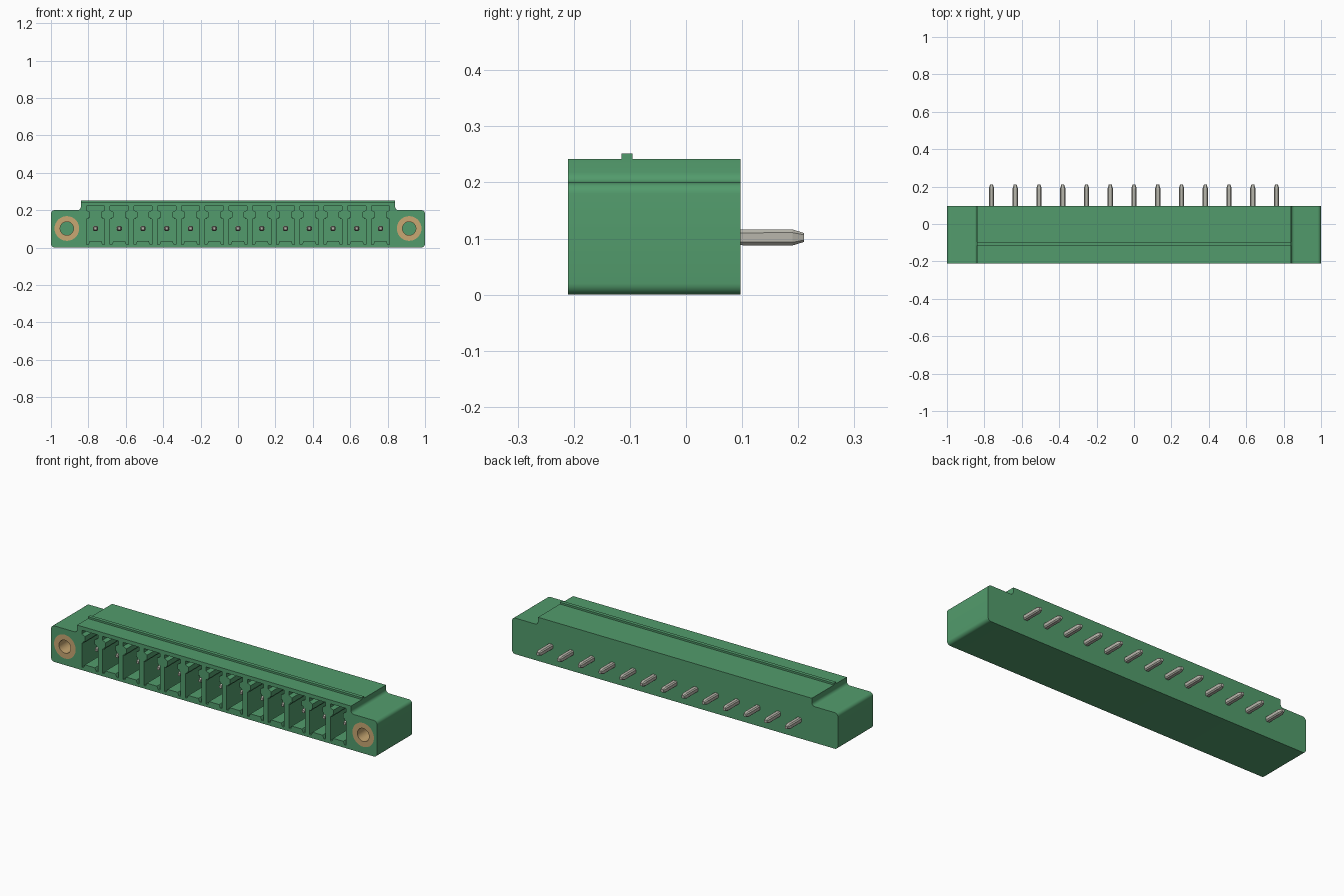
import bpy, bmesh, math

if "Cube" in bpy.data.objects:
    bpy.data.objects.remove(bpy.data.objects["Cube"])

PITCH, COUNT = 0.127, 13
FRONT, BACK = -0.21, 0.097
FLOOR = 0.04            # depth at which the pockets end
HOLE_X, HOLE_Z = 0.915, 0.102


def material(name, rgb):
    m = bpy.data.materials.new(name)
    m.diffuse_color = (*rgb, 1)
    m.use_nodes = True
    m.node_tree.nodes["Principled BSDF"].inputs["Base Color"].default_value = m.diffuse_color
    return m


green = material("green plastic", (0.085, 0.33, 0.15))
brass = material("brass", (0.58, 0.39, 0.17))
tin = material("tin grey", (0.48, 0.47, 0.41))


def loft(bm, rings, closed=False):
    """Skin a list of equal rings; cap the ends unless closed into a loop."""
    vs = [[bm.verts.new(p) for p in r] for r in rings]
    n = len(vs[0])
    pairs = list(zip(vs, vs[1:])) + ([(vs[-1], vs[0])] if closed else [])
    for a, b in pairs:
        for i in range(n):
            j = (i + 1) % n
            bm.faces.new((a[i], a[j], b[j], b[i]))
    if not closed:
        bm.faces.new(vs[0])
        bm.faces.new(vs[-1])


def prism(bm, outline, y0, y1):
    loft(bm, [[(x, y, z) for x, z in outline] for y in (y0, y1)])


def circle(x, z, r, n=40):
    return [(x + r * math.cos(2 * math.pi * i / n),
             z + r * math.sin(2 * math.pi * i / n)) for i in range(n)]


def arc(cx, cz, r, a0, a1, n=6):
    return [(cx + r * math.cos(math.radians(a0 + (a1 - a0) * i / n)),
             cz + r * math.sin(math.radians(a0 + (a1 - a0) * i / n)))
            for i in range(n + 1)]


def mirror_outline(half):
    return half + [(-x, z) for x, z in reversed(half)]


def finish(bm, name, mat):
    bmesh.ops.recalc_face_normals(bm, faces=bm.faces[:])
    me = bpy.data.meshes.new(name)
    bm.to_mesh(me)
    bm.free()
    me.materials.append(mat)
    ob = bpy.data.objects.new(name, me)
    bpy.context.collection.objects.link(ob)
    return ob


def smooth(ob):
    bpy.ops.object.select_all(action='DESELECT')
    ob.select_set(True)
    bpy.context.view_layer.objects.active = ob
    bpy.ops.object.shade_smooth_by_angle(angle=math.radians(30))


# Housing: stepped section with rounded flange corners
half = arc(0.98, 0.02, 0.02, -90, 0) + arc(0.98, 0.18, 0.02, 0, 90)
half += arc(0.858, 0.218, 0.018, 270, 180) + [(0.84, 0.242)]
bm = bmesh.new()
prism(bm, mirror_outline(half), FRONT, BACK)
housing = finish(bm, "housing", green)

# Cutter: one keyed pocket per contact and two screw holes
pocket = mirror_outline([(0.031, 0.034), (0.039, 0.016), (0.049, 0.016),
                         (0.049, 0.152), (0.038, 0.152), (0.038, 0.162),
                         (0.030, 0.162), (0.030, 0.190), (0.049, 0.200),
                         (0.049, 0.221)])
xs = [(i - (COUNT - 1) / 2) * PITCH for i in range(COUNT)]
bm = bmesh.new()
for x in xs:
    prism(bm, [(x + px, pz) for px, pz in pocket], FRONT - 0.05, FLOOR)
for s in (-1, 1):
    prism(bm, circle(s * HOLE_X, HOLE_Z, 0.066), FRONT - 0.05, 0.0)
cutter = finish(bm, "pocket_cutter", green)
cutter.hide_render = True

mod = housing.modifiers.new("pockets", 'BOOLEAN')
mod.operation = 'DIFFERENCE'
mod.solver = 'EXACT'
mod.object = cutter
bpy.context.view_layer.objects.active = housing
bpy.ops.object.modifier_apply(modifier=mod.name)
bpy.data.objects.remove(cutter)
smooth(housing)

# Coding rib along the top
bm = bmesh.new()
loft(bm, [[(x, -0.115, 0.238), (x, -0.095, 0.238), (x, -0.095, 0.252),
           (x, -0.115, 0.252)] for x in (-0.84, 0.84)])
finish(bm, "top_rib", green)

# Threaded inserts in the flanges
for s, side in ((-1, "left"), (1, "right")):
    bm = bmesh.new()
    loft(bm, [[(x, y, z) for x, z in circle(s * HOLE_X, HOLE_Z, r)]
              for r, y in ((0.066, FRONT), (0.066, 0.0), (0.036, 0.0), (0.036, FRONT))],
         closed=True)
    smooth(finish(bm, side + "_insert", brass))
    # Plastic floor of the screw hole
    bm = bmesh.new()
    prism(bm, circle(s * HOLE_X, HOLE_Z, 0.036), -0.004, 0.001)
    finish(bm, side + "_hole_floor", green)

# Contact pins: chamfered square bars tapered at both ends
stations = ((-0.155, 0.007), (-0.135, 0.013), (0.19, 0.0142), (0.21, 0.008))
for k, x in enumerate(xs):
    rings = []
    for y, h in stations:
        c = h * 0.6
        rings.append([(x + a, y, HOLE_Z + b) for a, b in
                      ((h, -c), (h, c), (c, h), (-c, h),
                       (-h, c), (-h, -c), (-c, -h), (c, -h))])
    bm = bmesh.new()
    loft(bm, rings)
    finish(bm, "pin_%02d" % (k + 1), tin)
